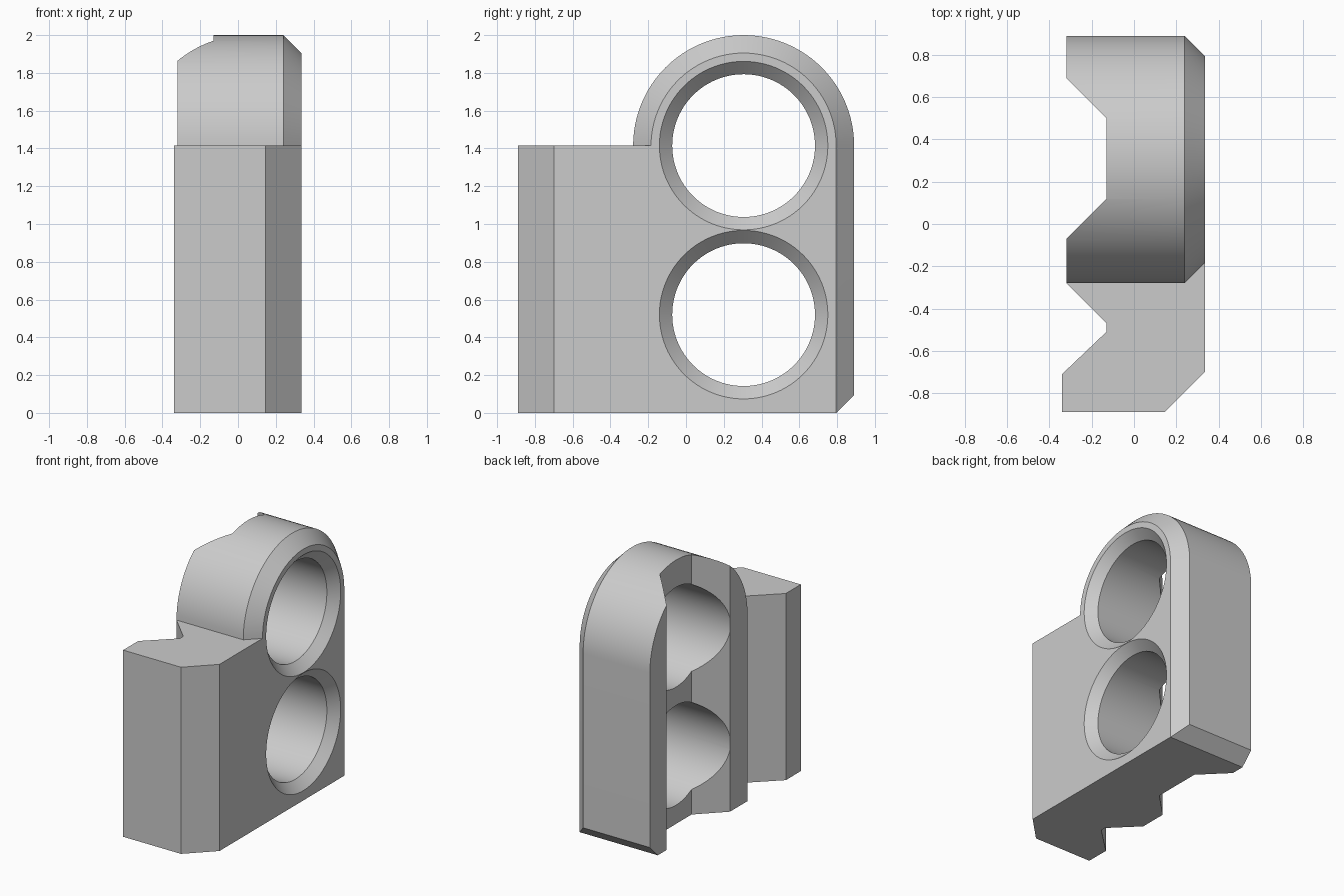
import bpy
import bmesh
from math import sin, cos, pi, radians

default = bpy.data.objects.get("Cube")
if default:
    bpy.data.objects.remove(default, do_unlink=True)

grey = bpy.data.materials.new("plain grey")
grey.use_nodes = True
colour = (0.6, 0.6, 0.6, 1)
grey.diffuse_color = colour
grey.node_tree.nodes["Principled BSDF"].inputs["Base Color"].default_value = colour

FRONT, BACK = -0.89, 0.89
RIGHT, LEFT = -0.34, 0.335
CHAMFER = 0.095
HOLE_Y, UPPER_Z, LOWER_Z = 0.305, 1.415, 0.52
ARCH_R = BACK - HOLE_Y


def loft(name, sections):
    """Skin matching closed sections and cap both ends."""
    bm = bmesh.new()
    rings = [[bm.verts.new(p) for p in s] for s in sections]
    n = len(rings[0])
    for a, b in zip(rings, rings[1:]):
        for i in range(n):
            j = (i + 1) % n
            bm.faces.new((a[i], a[j], b[j], b[i]))
    bm.faces.new(rings[0])
    bm.faces.new(rings[-1])
    bmesh.ops.remove_doubles(bm, verts=bm.verts, dist=1e-5)
    bmesh.ops.recalc_face_normals(bm, faces=bm.faces)
    mesh = bpy.data.meshes.new(name)
    bm.to_mesh(mesh)
    bm.free()
    mesh.materials.append(grey)
    obj = bpy.data.objects.new(name, mesh)
    bpy.context.collection.objects.link(obj)
    return obj


def prism(name, outline):
    """Upright cutter from a plan outline."""
    return loft(name, [[(x, y, z) for x, y in outline] for z in (-0.5, 2.5)])


def circle(x, z, r, count=96):
    return [(x, HOLE_Y + r * cos(2 * pi * i / count), z + r * sin(2 * pi * i / count))
            for i in range(count)]


def side_section(x, inset):
    """Side outline: ledge, arch and chamfered rear foot."""
    steps = 48
    r = ARCH_R - inset
    foot = CHAMFER - inset
    pts = [(x, FRONT, 0), (x, BACK - CHAMFER, 0), (x, BACK - inset, foot)]
    pts += [(x, HOLE_Y + r * cos(pi * i / steps), UPPER_Z + r * sin(pi * i / steps))
            for i in range(steps + 1)]
    return pts + [(x, FRONT, UPPER_Z)]


# Body with the arch edge chamfered on its left face
body = loft("clamp_body", [side_section(RIGHT, 0),
                           side_section(LEFT - CHAMFER, 0),
                           side_section(LEFT, CHAMFER)])

# Dovetail-like grooves and the slightly recessed right face
cutters = [prism("groove_cutter", [
    (-0.5, -0.862), (RIGHT, -0.71), (-0.13, -0.51), (-0.13, -0.47),
    (-0.32, -0.28), (-0.32, -0.07), (-0.13, 0.12), (-0.13, 0.5),
    (-0.32, 0.69), (-0.32, 1.1), (-0.5, 1.1)])]

# Bevelled front corner
cutters.append(prism("corner_cutter", [(0.045, -0.99), (0.435, -0.6), (0.435, -0.99)]))

# Two through holes with countersunk rims
for label, z in (("upper", UPPER_Z), ("lower", LOWER_Z)):
    cutters.append(loft(label + "_hole_cutter", [
        circle(-0.6, z, 0.378), circle(LEFT - 0.068, z, 0.378),
        circle(LEFT, z, 0.446), circle(LEFT + 0.1, z, 0.446)]))

bpy.ops.object.select_all(action='DESELECT')
bpy.context.view_layer.objects.active = body
body.select_set(True)
for cutter in cutters:
    cutter.hide_render = True
    mod = body.modifiers.new(cutter.name, 'BOOLEAN')
    mod.operation = 'DIFFERENCE'
    mod.solver = 'EXACT'
    mod.object = cutter
    bpy.ops.object.modifier_apply(modifier=mod.name)
    bpy.data.objects.remove(cutter, do_unlink=True)

bpy.ops.object.shade_smooth_by_angle(angle=radians(25))
